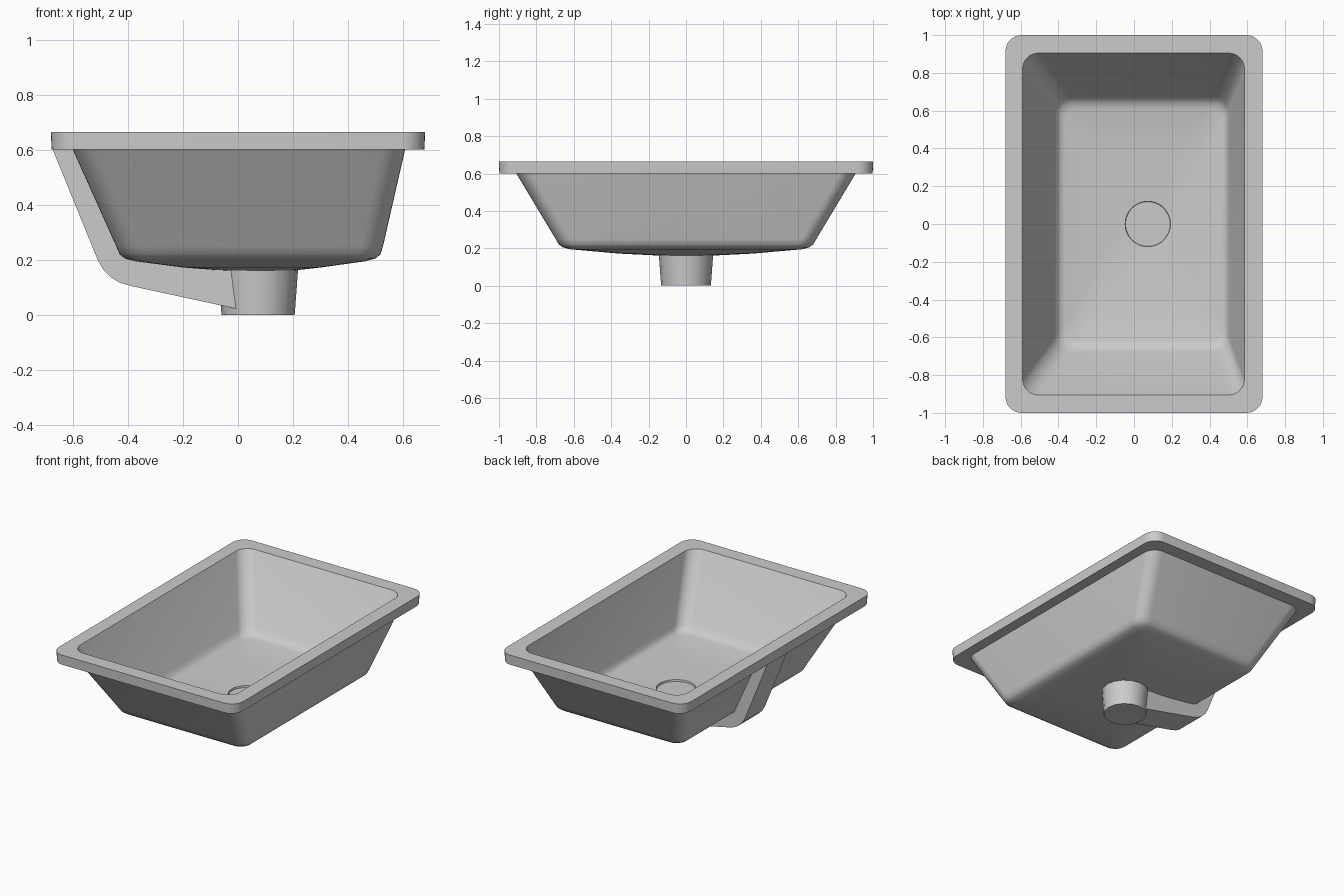
import bpy, bmesh, math

cube = bpy.data.objects.get("Cube")
if cube:
    bpy.data.objects.remove(cube, do_unlink=True)

# One ceramic colour
ceramic = bpy.data.materials.new("ceramic_grey")
ceramic.use_nodes = True
colour = (0.6, 0.6, 0.6, 1)
ceramic.diffuse_color = colour
ceramic.node_tree.nodes["Principled BSDF"].inputs["Base Color"].default_value = colour

DRAIN_X = 0.073
CORNER_STEPS = 8


def finish(name, bm, angle=40):
    bmesh.ops.recalc_face_normals(bm, faces=bm.faces)
    mesh = bpy.data.meshes.new(name)
    bm.to_mesh(mesh)
    bm.free()
    mesh.materials.append(ceramic)
    obj = bpy.data.objects.new(name, mesh)
    bpy.context.collection.objects.link(obj)
    bpy.ops.object.select_all(action='DESELECT')
    bpy.context.view_layer.objects.active = obj
    obj.select_set(True)
    bpy.ops.object.shade_smooth_by_angle(angle=math.radians(angle))
    return obj


def rounded_ring(bm, z, x0, x1, y, r):
    """Rounded rectangle from x0 to x1 and -y to y; a circle when all sizes equal 2r."""
    ring = []
    centres = [(x1 - r, y - r), (x0 + r, y - r), (x0 + r, r - y), (x1 - r, r - y)]
    for q, (cx, cy) in enumerate(centres):
        for i in range(CORNER_STEPS + 1):
            a = (q + i / CORNER_STEPS) * math.pi / 2
            ring.append(bm.verts.new((cx + r * math.cos(a), cy + r * math.sin(a), z)))
    return ring


def drain_ring(z, r):
    s = r * 1.001
    return (z, DRAIN_X - s, DRAIN_X + s, s, r)


def loft(name, sections):
    bm = bmesh.new()
    rings = [rounded_ring(bm, *s) for s in sections]
    n = len(rings[0])
    for a, b in zip(rings, rings[1:]):
        for i in range(n):
            j = (i + 1) % n
            bm.faces.new((a[i], a[j], b[j], b[i]))
    bm.faces.new(rings[0])
    bm.faces.new(rings[-1])
    return finish(name, bm)


# Basin: drain recess, inside floor and walls, rim, outside walls, underside
inside = [
    drain_ring(0.192, 0.118),
    drain_ring(0.204, 0.12),
    (0.217, -0.2, 0.3, 0.36, 0.1),
    (0.23, -0.365, 0.46, 0.615, 0.07),
    (0.237, -0.388, 0.482, 0.64, 0.07),
    (0.25, -0.403, 0.494, 0.658, 0.075),
    (0.275, -0.419, 0.503, 0.678, 0.08),
]
rim = [
    (0.665, -0.59, 0.585, 0.905, 0.085),
    (0.665, -0.68, 0.68, 1.0, 0.085),
    (0.6, -0.677, 0.677, 0.998, 0.085),
]
outside = [
    (0.6, -0.6, 0.607, 0.907, 0.085),
    (0.25, -0.443, 0.527, 0.697, 0.08),
    (0.22, -0.43, 0.518, 0.68, 0.08),
    (0.205, -0.412, 0.5, 0.658, 0.07),
    (0.195, -0.375, 0.465, 0.62, 0.07),
    (0.172, -0.2, 0.3, 0.36, 0.1),
    drain_ring(0.16, 0.12),
]
loft("basin", inside + rim + outside)

# Drain outlet below the basin
bm = bmesh.new()
bmesh.ops.create_cone(bm, cap_ends=True, segments=16, radius1=0.133, radius2=0.146, depth=0.175)
bmesh.ops.translate(bm, verts=bm.verts, vec=(DRAIN_X, 0, 0.0875))
finish("drain_outlet", bm, 30)

# Overflow channel: side profile extruded across the basin
profile = [
    (-0.675, 0.605), (-0.51, 0.2), (-0.49, 0.165), (-0.46, 0.135), (-0.43, 0.117),
    (-0.39, 0.105), (0.05, 0.01), (0.05, 0.18), (-0.36, 0.21), (-0.42, 0.24), (-0.58, 0.605),
]
HALF_WIDTH = 0.105
bm = bmesh.new()
side = bm.faces.new([bm.verts.new((x, -HALF_WIDTH, z)) for x, z in profile])
grown = bmesh.ops.extrude_face_region(bm, geom=[side], use_keep_orig=True)
moved = [v for v in grown["geom"] if isinstance(v, bmesh.types.BMVert)]
bmesh.ops.translate(bm, verts=moved, vec=(0, 2 * HALF_WIDTH, 0))
finish("overflow_channel", bm)
